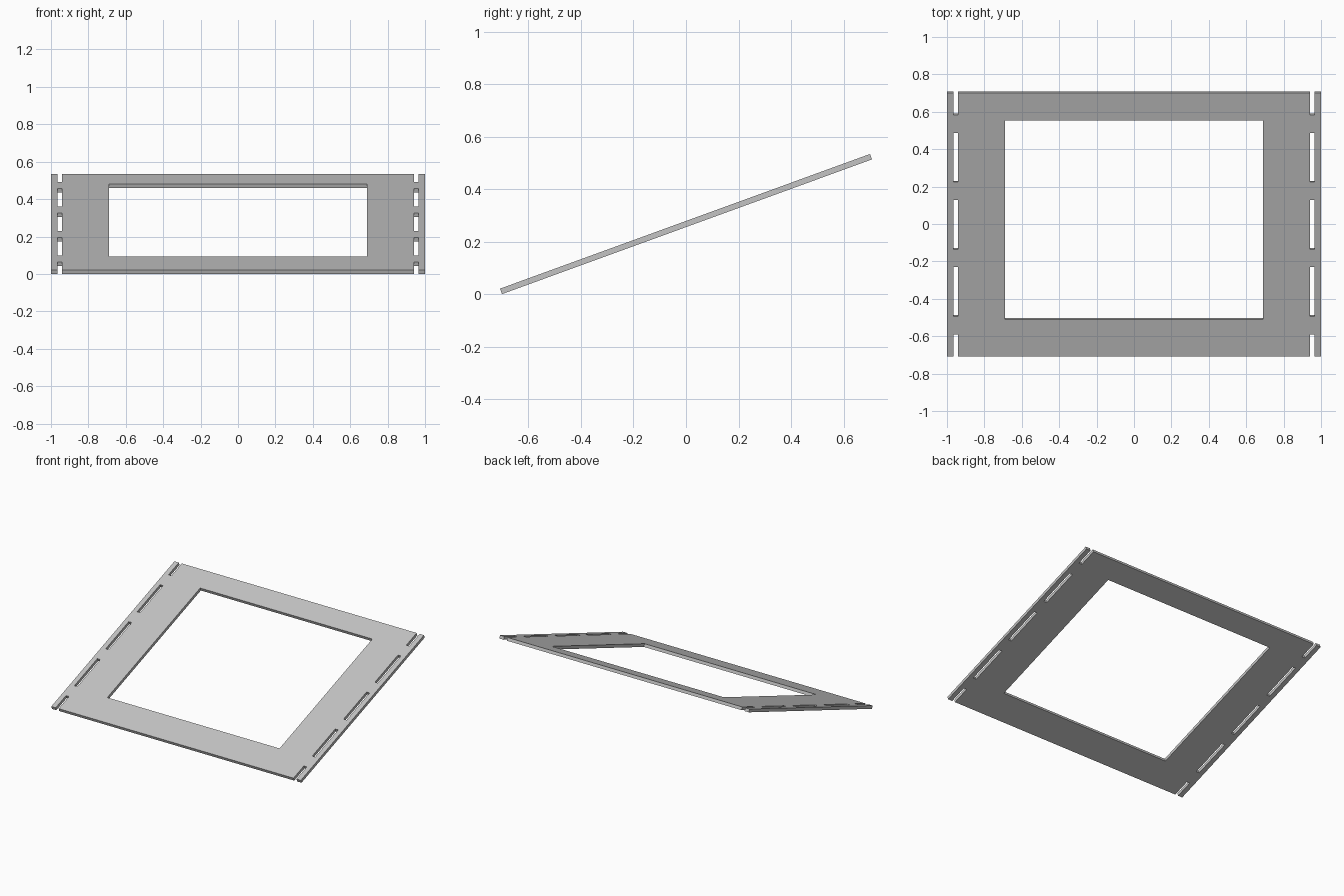
import bpy
import bmesh
from math import radians, sin, cos

WIDTH, LENGTH, THICK = 2.0, 1.5, 0.022
TILT = radians(20)
OPENING = (-0.69, 0.69, -0.539, 0.592)
SLOT_X, SLOT_W = 0.953, 0.024
SLOT_LEN, SLOT_PITCH = 0.28, 0.382

cube = bpy.data.objects.get("Cube")
if cube:
    bpy.data.objects.remove(cube, do_unlink=True)

# Plain grey material
grey = bpy.data.materials.new("plain grey")
grey.use_nodes = True
colour = (0.55, 0.55, 0.55, 1)
grey.diffuse_color = colour
grey.node_tree.nodes["Principled BSDF"].inputs["Base Color"].default_value = colour

# Rectangles removed from the plate: the window, then slots and end notches
holes = [OPENING]
for side in (-1, 1):
    for step in range(-2, 3):
        x, y = side * SLOT_X, step * SLOT_PITCH
        holes.append((x - SLOT_W / 2, x + SLOT_W / 2,
                      max(y - SLOT_LEN / 2, -LENGTH / 2),
                      min(y + SLOT_LEN / 2, LENGTH / 2)))


def cuts(values, half):
    """Sorted unique cut lines, including the plate's two edges."""
    return sorted({round(v, 5) for v in values} | {-half, half})


def is_hole(x, y):
    return any(a < x < b and c < y < d for a, b, c, d in holes)


xs = cuts([v for h in holes for v in h[:2]], WIDTH / 2)
ys = cuts([v for h in holes for v in h[2:]], LENGTH / 2)

# Flat sheet of the solid cells, merged and thickened into one plate
bm = bmesh.new()
for x0, x1 in zip(xs, xs[1:]):
    for y0, y1 in zip(ys, ys[1:]):
        if not is_hole((x0 + x1) / 2, (y0 + y1) / 2):
            corners = ((x0, y0), (x1, y0), (x1, y1), (x0, y1))
            bm.faces.new([bm.verts.new((x, y, -THICK / 2)) for x, y in corners])
bmesh.ops.remove_doubles(bm, verts=bm.verts, dist=0.0001)
sheet = bmesh.ops.extrude_face_region(bm, geom=bm.faces[:], use_keep_orig=True)
top = [g for g in sheet["geom"] if isinstance(g, bmesh.types.BMVert)]
bmesh.ops.translate(bm, verts=top, vec=(0, 0, THICK))
bmesh.ops.recalc_face_normals(bm, faces=bm.faces)

mesh = bpy.data.meshes.new("slotted_frame_panel")
bm.to_mesh(mesh)
bm.free()
mesh.materials.append(grey)

# Tilted panel resting on its front edge
panel = bpy.data.objects.new("slotted_frame_panel", mesh)
panel.rotation_euler.x = TILT
panel.location.z = (LENGTH * sin(TILT) + THICK * cos(TILT)) / 2
bpy.context.collection.objects.link(panel)
